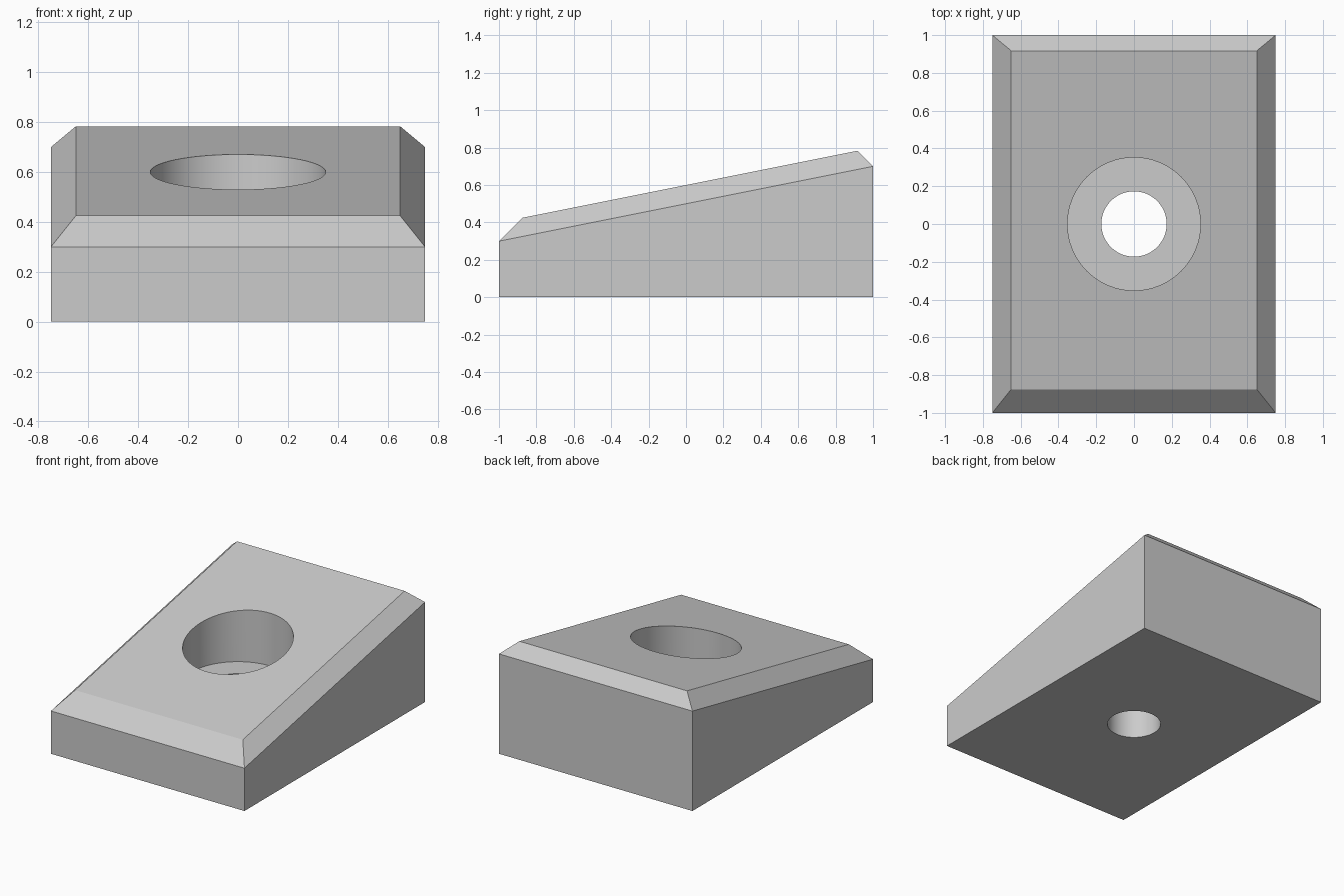
import bpy
import bmesh
import math

cube = bpy.data.objects.get("Cube")
if cube:
    bpy.data.objects.remove(cube, do_unlink=True)

grey = bpy.data.materials.new("plain grey")
grey.use_nodes = True
colour = (0.6, 0.6, 0.6, 1)
grey.diffuse_color = colour
grey.node_tree.nodes["Principled BSDF"].inputs["Base Color"].default_value = colour


def rectangle(bm, half_x, front, back, height):
    """Ring of four corners whose height depends on y."""
    return [bm.verts.new((x, y, height(y))) for x, y in
            ((-half_x, front), (half_x, front), (half_x, back), (-half_x, back))]


# Wedge with a chamfered border around its sloping top
bm = bmesh.new()
rings = [
    rectangle(bm, 0.75, -1, 1, lambda y: 0),
    rectangle(bm, 0.75, -1, 1, lambda y: 0.5 + 0.2 * y),
    rectangle(bm, 0.65, -0.875, 0.917, lambda y: 0.6 + 0.2 * y),
]
bm.faces.new(reversed(rings[0]))
bm.faces.new(rings[-1])
for low, high in zip(rings, rings[1:]):
    for i in range(4):
        j = (i + 1) % 4
        bm.faces.new((low[i], low[j], high[j], high[i]))
mesh = bpy.data.meshes.new("wedge_block")
bm.to_mesh(mesh)
bm.free()
mesh.materials.append(grey)
block = bpy.data.objects.new("wedge_block", mesh)
bpy.context.collection.objects.link(block)


# Upright holes: a wide flat-bottomed recess and a narrow through hole
def drill(name, radius, bottom):
    top = 1
    bpy.ops.mesh.primitive_cylinder_add(vertices=64, radius=radius, depth=top - bottom,
                                        location=(0, 0, (top + bottom) / 2))
    cutter = bpy.context.object
    cutter.name = name
    cutter.data.materials.append(grey)
    cut = block.modifiers.new(name, 'BOOLEAN')
    cut.operation = 'DIFFERENCE'
    cut.solver = 'EXACT'
    cut.object = cutter
    bpy.ops.object.select_all(action='DESELECT')
    bpy.context.view_layer.objects.active = block
    block.select_set(True)
    bpy.ops.object.modifier_apply(modifier=name)
    bpy.data.objects.remove(cutter, do_unlink=True)


drill("recess_cutter", 0.352, 0.3)
drill("through_hole_cutter", 0.173, -0.5)
bpy.ops.object.shade_smooth_by_angle(angle=math.radians(20))
